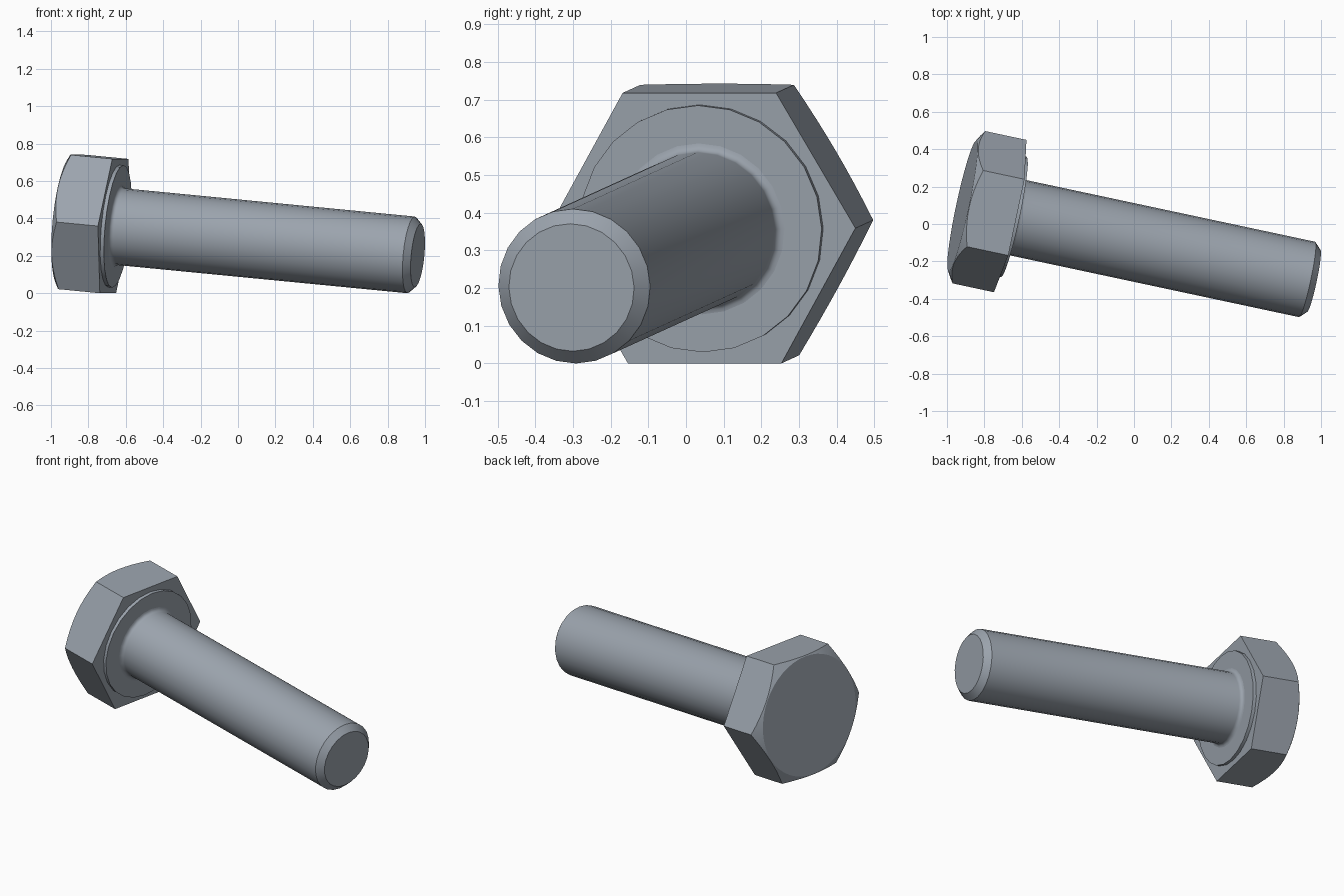
import bpy, bmesh, math
from mathutils import Vector, Matrix

cube = bpy.data.objects.get("Cube")
if cube:
    bpy.data.objects.remove(cube, do_unlink=True)

steel = bpy.data.materials.new("steel_grey")
steel.use_nodes = True
color = (0.33, 0.37, 0.42, 1)
steel.diffuse_color = color
steel.node_tree.nodes["Principled BSDF"].inputs["Base Color"].default_value = color

# Bolt frame: local z runs from the bearing face of the head to the tip
seat = Vector((-0.662, 0.0425, 0.359))
tip = Vector((0.961, -0.304, 0.2015))
axis = (tip - seat).normalized()
length = (tip - seat).length
side = Vector((-axis.y, axis.x, 0)).normalized()
up = axis.cross(side)
frame = Matrix.Translation(seat) @ Matrix((side, up, axis)).transposed().to_4x4()


def finish(name, bm):
    bmesh.ops.recalc_face_normals(bm, faces=bm.faces)
    mesh = bpy.data.meshes.new(name)
    bm.to_mesh(mesh)
    bm.free()
    obj = bpy.data.objects.new(name, mesh)
    bpy.context.collection.objects.link(obj)
    mesh.materials.append(steel)
    obj.matrix_world = frame
    bpy.ops.object.select_all(action='DESELECT')
    obj.select_set(True)
    bpy.context.view_layer.objects.active = obj
    bpy.ops.object.shade_smooth_by_angle(angle=math.radians(25))
    return obj


def ring(bm, points):
    return [bm.verts.new(p) for p in points]


def bridge(bm, a, b):
    n = len(a)
    for i in range(n):
        j = (i + 1) % n
        bm.faces.new((a[i], a[j], b[j], b[i]))


def polar(r, t, z):
    return (r * math.cos(t), r * math.sin(t), z)


def lathe(name, profile, sides=24):
    bm = bmesh.new()
    angles = [math.tau * i / sides for i in range(sides)]
    rings = [ring(bm, [polar(r, t, z) for t in angles]) for r, z in profile]
    for a, b in zip(rings, rings[1:]):
        bridge(bm, a, b)
    bm.faces.new(rings[0])
    bm.faces.new(rings[-1])
    return finish(name, bm)


# Hexagonal head with a conical chamfer on the outer face
def hex_head(apothem, height, cap_radius, sides=48):
    bm = bmesh.new()
    sixth = math.tau / 6
    angles = [math.tau * i / sides for i in range(sides)]
    radii = [apothem / math.cos(t % sixth - sixth / 2) for t in angles]
    base = ring(bm, [polar(r, t, 0) for r, t in zip(radii, angles)])
    slope = math.tan(math.radians(30))
    shoulder = ring(bm, [polar(r, t, -height + (r - cap_radius) * slope)
                         for r, t in zip(radii, angles)])
    cap = ring(bm, [polar(cap_radius, t, -height) for t in angles])
    bridge(bm, base, shoulder)
    bridge(bm, shoulder, cap)
    bm.faces.new(base)
    bm.faces.new(cap)
    return finish("hex_head", bm)


hex_head(0.3606, 0.262, 0.356)

# Raised washer face under the head
washer = 0.02
lathe("washer_face", [(0.329, 0), (0.329, washer)])

# Shank with a root fillet and a chamfered tip
radius, fillet, chamfer = 0.206, 0.022, 0.036
root = []
for i in range(5):
    t = math.pi / 2 * i / 4
    root.append((radius + fillet * (1 - math.sin(t)),
                 washer + fillet * (1 - math.cos(t))))
lathe("shank", root + [(radius, length - chamfer), (radius - chamfer, length)])
